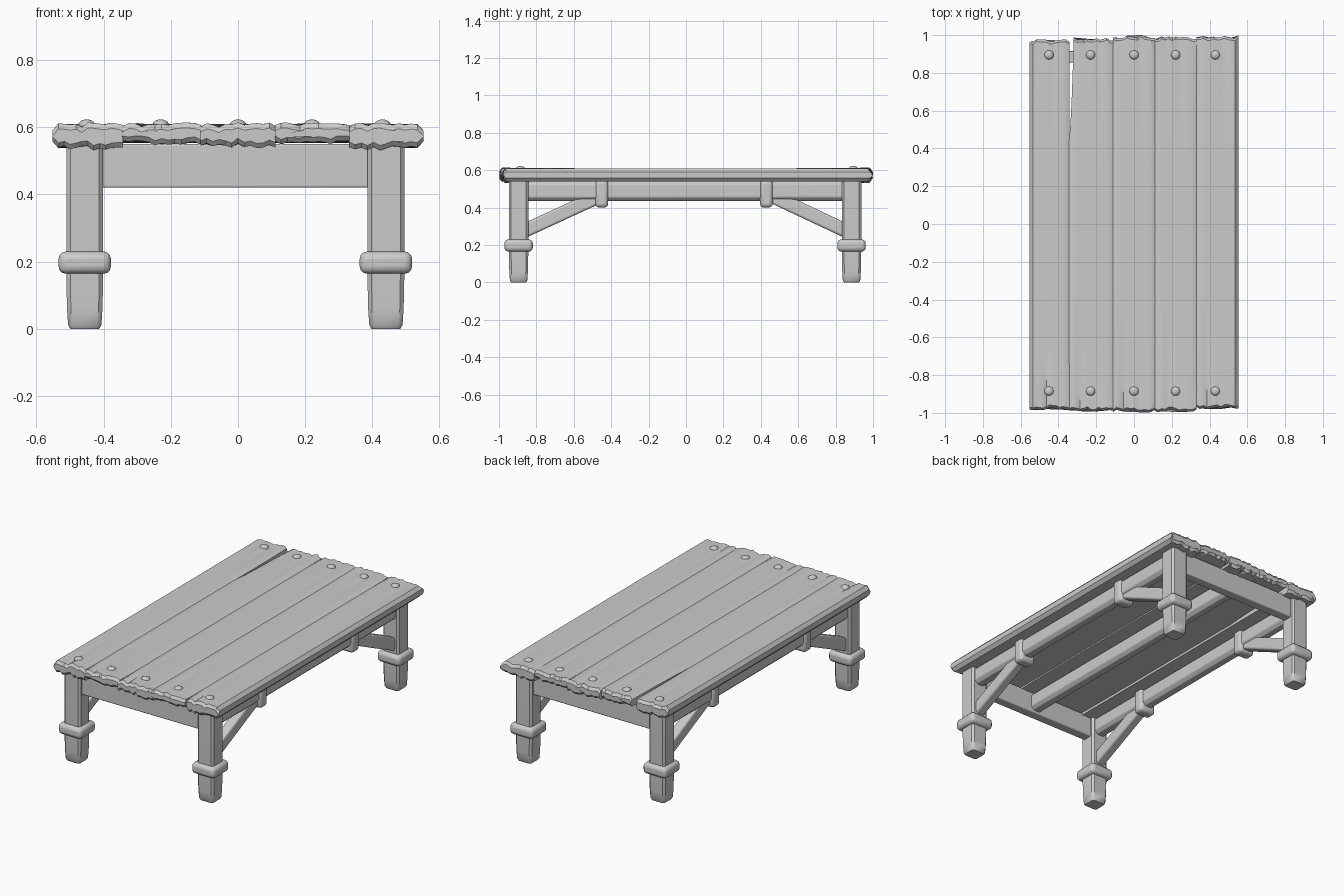
import bpy, bmesh, math, random
from mathutils import Vector, Matrix

random.seed(4)
cube = bpy.data.objects.get("Cube")
if cube:
    bpy.data.objects.remove(cube)

# One plain material
GREY = (0.6, 0.6, 0.6, 1)
wood = bpy.data.materials.new("grey_wood")
wood.use_nodes = True
wood.diffuse_color = GREY
wood.node_tree.nodes["Principled BSDF"].inputs["Base Color"].default_value = GREY


def finish(name, bm, bevel=0.0, angle=40):
    bmesh.ops.recalc_face_normals(bm, faces=bm.faces)
    mesh = bpy.data.meshes.new(name)
    bm.to_mesh(mesh)
    bm.free()
    mesh.materials.append(wood)
    ob = bpy.data.objects.new(name, mesh)
    bpy.context.collection.objects.link(ob)
    if bevel:
        mod = ob.modifiers.new("Soft edges", "BEVEL")
        mod.width = bevel
        mod.segments = 3
        mod.limit_method = "ANGLE"
    bpy.ops.object.select_all(action="DESELECT")
    ob.select_set(True)
    bpy.context.view_layer.objects.active = ob
    bpy.ops.object.shade_smooth_by_angle(angle=math.radians(angle))
    return ob


def loft(name, rings, bevel=0.0, angle=40):
    """Skin a list of equal closed rings and cap both ends."""
    bm = bmesh.new()
    loops = [[bm.verts.new(p) for p in ring] for ring in rings]
    for a, b in zip(loops, loops[1:]):
        for i in range(len(a)):
            j = (i + 1) % len(a)
            bm.faces.new((a[i], a[j], b[j], b[i]))
    bm.faces.new(loops[0])
    bm.faces.new(loops[-1])
    return finish(name, bm, bevel, angle)


def box(name, centre, size, bevel=0.01, tilt=0.0):
    bm = bmesh.new()
    bmesh.ops.create_cube(bm, size=1)
    bmesh.ops.transform(bm, verts=bm.verts, matrix=Matrix.Translation(centre)
                        @ Matrix.Rotation(tilt, 4, "X") @ Matrix.Diagonal((*size, 1)))
    return finish(name, bm, bevel)


def chamfered(w, d, c):
    """Rectangle outline with cut corners, half sizes w and d."""
    return [(w, c - d), (w, d - c), (w - c, d), (c - w, d),
            (-w, d - c), (-w, c - d), (c - w, -d), (w - c, -d)]


# Tabletop planks, with worn ends, shallow splits and one open crack
STEPS, ACROSS = 40, 12


def plank(name, x0, x1, front, back, low, rounded=(False, False), crack=False):
    worn = [[random.uniform(-0.009, 0.009) for _ in range(ACROSS + 1)] for _ in range(2)]
    dip = [random.uniform(-0.008, 0.008) for _ in range(ACROSS + 1)]
    split = {random.randrange(3, 6): 1, random.randrange(7, 10): -1}
    rings = []
    for s in range(-1, STEPS + 2):
        t = min(max(s / STEPS, 0), 1)
        cap = s in (-1, STEPS + 1)
        y = front + (back - front) * t
        left = x0
        if crack:
            left += 0.026 * max(0, (y - 0.45) / 0.53) ** 0.6
        top, bottom = [], []
        for i in range(ACROSS + 1):
            u = i / ACROSS
            x = left + (x1 - left) * u
            end = worn[0][i] if t < 0.5 else worn[1][i]
            fade = abs(2 * t - 1) ** 8
            yy = y + end * fade
            if not cap:
                yy += 0.012 if s == 0 else -0.012 if s == STEPS else 0
            z = 0.61 + 0.5 * dip[i] * fade
            if i in (0, ACROSS):
                z -= 0.007
            side = split.get(i, 0)
            if side:
                z -= 0.009 * max(0, -side * (2 * t - 1) - 0.3)
            b = low + dip[ACROSS - i] * fade
            # Rounded outer edge
            if (i == 0 and rounded[0]) or (i == ACROSS and rounded[1]):
                z, b = 0.59, low + 0.02
            if cap:
                z, b = z - 0.016, b + 0.014
            top.append((x, yy, z))
            bottom.append((x, yy, b))
        rings.append(top + bottom[::-1])
    return loft(name, rings, 0, 35)


plank("plank_1", -0.552, -0.342, -0.978, 0.97, 0.538, (True, False))
plank("plank_2", -0.345, -0.11, -0.985, 0.978, 0.553, crack=True)
plank("plank_3", -0.112, 0.112, -0.992, 0.992, 0.545)
plank("plank_4", 0.11, 0.332, -0.988, 0.985, 0.553)
plank("plank_5", 0.33, 0.552, -0.975, 0.99, 0.538, (False, True))

# Domed nails at both ends of every plank
for end, y in (("front", -0.885), ("back", 0.895)):
    for n, x in enumerate((-0.45, -0.23, 0, 0.22, 0.43)):
        bm = bmesh.new()
        bmesh.ops.create_uvsphere(bm, u_segments=16, v_segments=10, radius=0.025)
        bmesh.ops.transform(bm, verts=bm.verts, matrix=Matrix.Translation((x, y, 0.606))
                            @ Matrix.Diagonal((1, 1, 0.68, 1)))
        finish(f"nail_{end}_{n + 1}", bm)

# Legs with worn feet and thick bands
for end, y, sy in (("front", -0.895, -1), ("back", 0.885, 1)):
    for side, x in (("right", -0.456), ("left", 0.44)):
        rings = []
        for z, k in ((0, 0.78), (0.012, 0.9), (0.06, 0.96), (0.16, 1), (0.55, 1)):
            rings.append([(x + px * k, y + py * k, z)
                          for px, py in chamfered(0.055, 0.052, 0.012)])
        loft(f"{end}_{side}_leg", rings)
        box(f"{end}_{side}_band", (x, y, 0.197), (0.156, 0.152, 0.066), 0.022)

        # Slanted brace from the leg up to the side rail
        low, high = Vector((x, y, 0.262)), Vector((x, sy * 0.46, 0.462))
        run = high - low
        box(f"{end}_{side}_brace", (low + high) / 2, (0.06, run.length, 0.075), 0.012,
            math.atan2(run.z, run.y) if run.y > 0 else math.atan2(-run.z, -run.y))

    # Apron board between the legs
    box(f"{end}_apron", (-0.008, y, 0.485), (0.84, 0.06, 0.13), 0.006)

# Side rails with wrapped straps, and a middle beam
for name, x, w in (("right_rail", -0.456, 0.04), ("left_rail", 0.44, 0.04),
                   ("middle_beam", 0, 0.04)):
    rings = [[(x + px, y, 0.49 + pz) for px, pz in chamfered(w, 0.055, 0.02)]
             for y in (-0.88, 0.87)]
    loft(name, rings, 0.006)
    if name != "middle_beam":
        for end, y in (("front", -0.45), ("back", 0.43)):
            box(f"{name}_{end}_strap", (x, y, 0.473), (0.106, 0.068, 0.146), 0.02)
